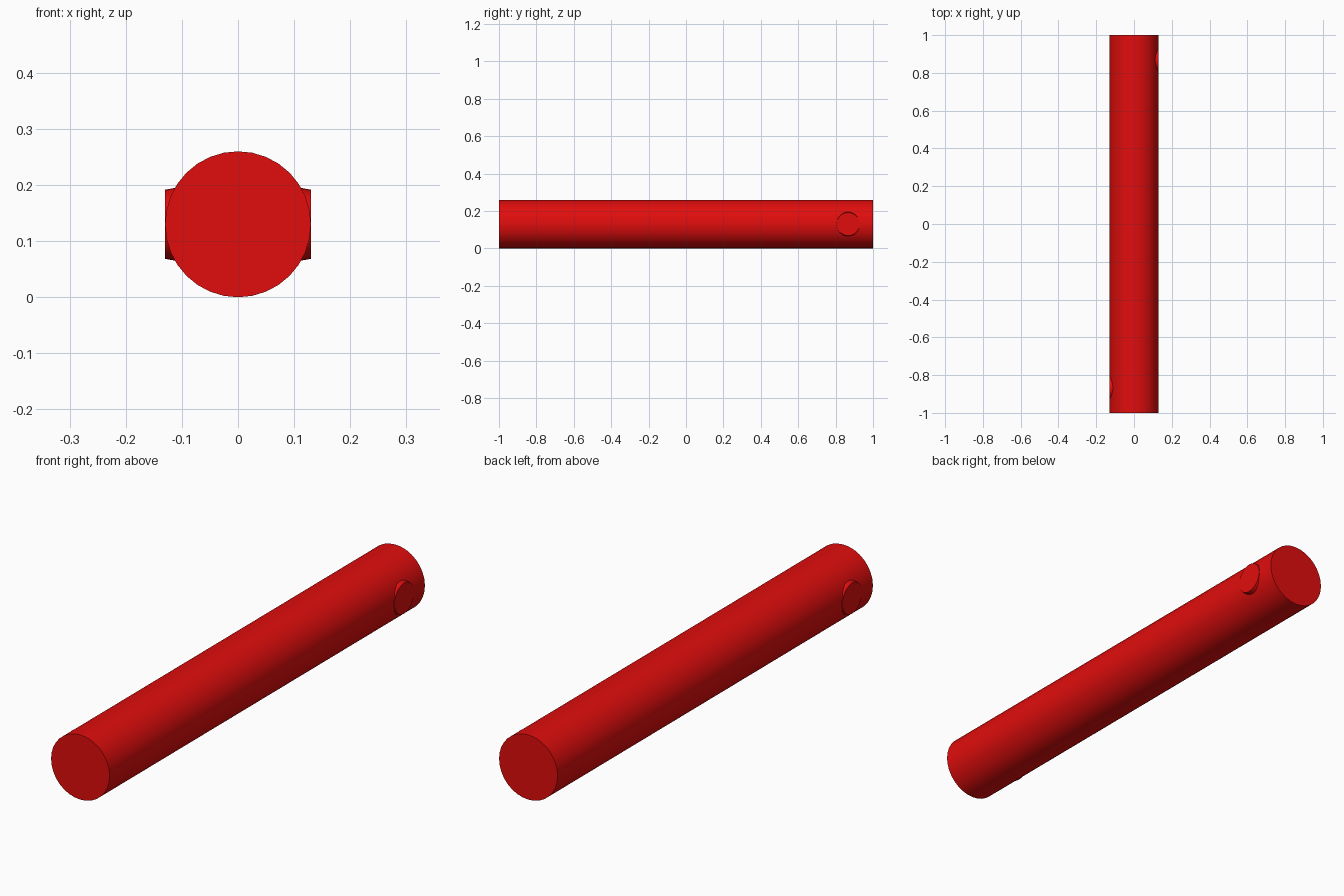
import bpy
import math

if "Cube" in bpy.data.objects:
    bpy.data.objects.remove(bpy.data.objects["Cube"])

RADIUS = 0.13
LENGTH = 2.0

red = bpy.data.materials.new("red")
red.diffuse_color = (0.75, 0.004, 0.004, 1)
red.use_nodes = True
red.node_tree.nodes["Principled BSDF"].inputs["Base Color"].default_value = red.diffuse_color


def finish(name):
    obj = bpy.context.object
    obj.name = name
    obj.data.materials.append(red)
    bpy.ops.object.transform_apply(location=False, rotation=True, scale=True)
    bpy.ops.object.shade_smooth_by_angle(angle=math.radians(30))
    return obj


# Long round bar lying along y
bpy.ops.mesh.primitive_cylinder_add(
    vertices=32, radius=RADIUS, depth=LENGTH,
    location=(0, 0, RADIUS), rotation=(math.pi / 2, 0, 0))
finish("bar")

# Slightly tapered round studs on opposite sides, one near each end
for side, name in ((1, "right_stud"), (-1, "left_stud")):
    inner, outer = 0.095, RADIUS + 0.0005
    bpy.ops.mesh.primitive_cone_add(
        vertices=32, radius1=0.068, radius2=0.0615, depth=outer - inner,
        location=(side * (inner + outer) / 2, side * 0.867, RADIUS),
        rotation=(0, side * math.pi / 2, 0))
    finish(name)
